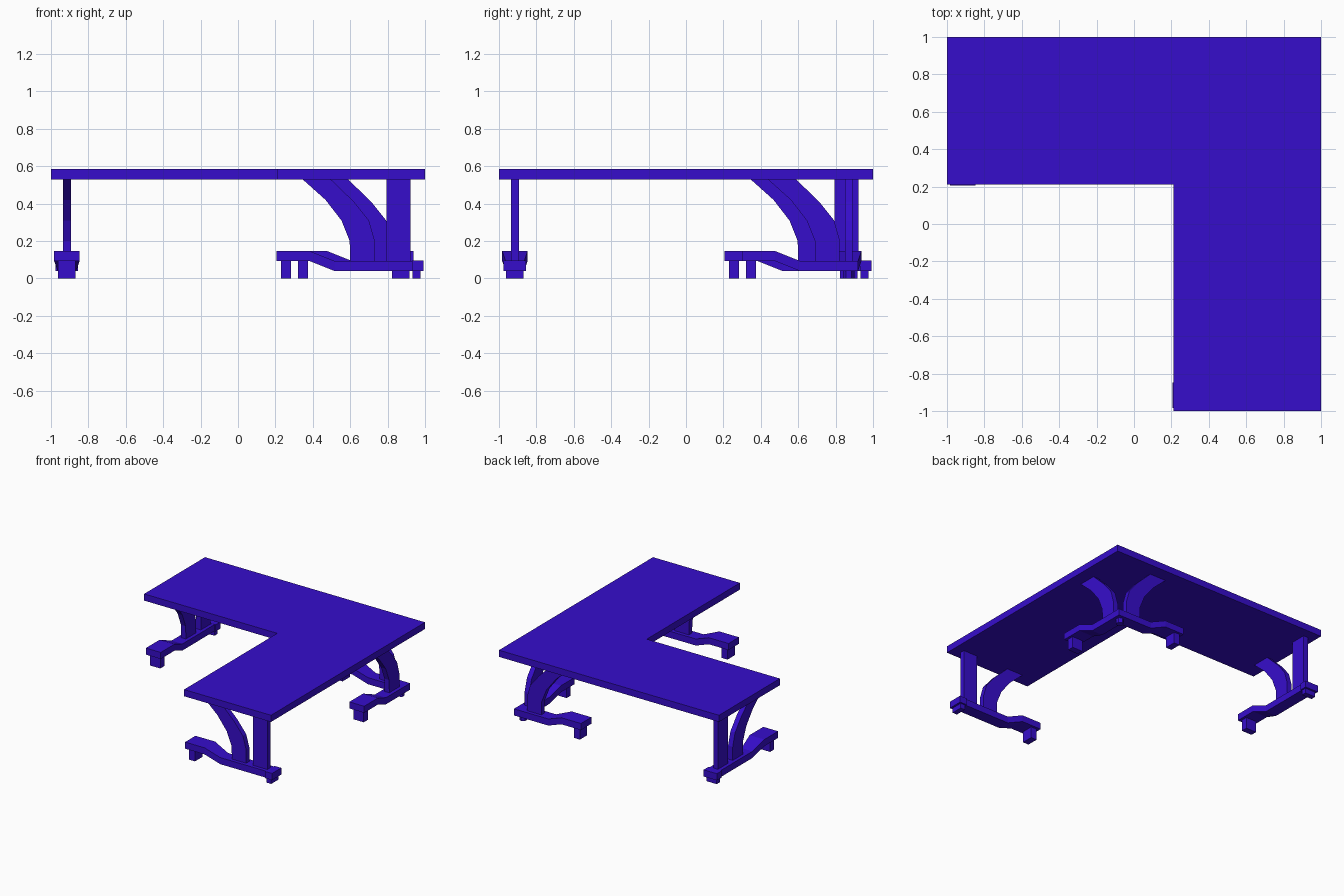
import bpy
import bmesh

cube = bpy.data.objects.get("Cube")
if cube:
    bpy.data.objects.remove(cube, do_unlink=True)

blue = bpy.data.materials.new("deep_blue")
blue.use_nodes = True
COLOUR = (0.037, 0.004, 0.6, 1)
blue.diffuse_color = COLOUR
blue.node_tree.nodes["Principled BSDF"].inputs["Base Color"].default_value = COLOUR


def solid(name, rings):
    """Bridge a series of matching rings and cap both ends."""
    bm = bmesh.new()
    loops = [[bm.verts.new(p) for p in ring] for ring in rings]
    for a, b in zip(loops, loops[1:]):
        for i in range(len(a)):
            j = (i + 1) % len(a)
            bm.faces.new((a[i], a[j], b[j], b[i]))
    bm.faces.new(loops[0])
    bm.faces.new(loops[-1])
    bmesh.ops.recalc_face_normals(bm, faces=bm.faces)
    mesh = bpy.data.meshes.new(name)
    bm.to_mesh(mesh)
    bm.free()
    mesh.materials.append(blue)
    obj = bpy.data.objects.new(name, mesh)
    bpy.context.collection.objects.link(obj)
    return obj


class Leg:
    """Builds parts along x or y, at a fixed position on the other axis."""

    def __init__(self, prefix, along_x, centre, shift=0):
        self.prefix, self.along_x = prefix, along_x
        self.centre, self.shift = centre, shift

    def place(self, u, v, z):
        u, v = u + self.shift, v + self.centre
        return (u, v, z) if self.along_x else (v, u, z)

    def loft(self, part, stations):
        # station: along, bottom, top, width
        rings = [[self.place(u, s * w / 2, z) for s, z in
                  ((-1, lo), (1, lo), (1, hi), (-1, hi))]
                 for u, lo, hi, w in stations]
        solid(f"{self.prefix}_{part}", rings)

    def box(self, part, u0, u1, lo, hi, width):
        self.loft(part, [(u0, lo, hi, width), (u1, lo, hi, width)])

    def foot(self, end):
        self.loft("foot", [(0.207, 0.092, 0.146, 0.135), (0.385, 0.092, 0.146, 0.135),
                           (0.515, 0.04, 0.094, 0.1), (end - self.shift, 0.04, 0.094, 0.1)])
        self.box("toe_pad", 0.23, 0.283, 0, 0.095, 0.095)

    def brace(self):
        # inner edge, outer edge, with their heights
        pairs = [(0.6, 0.09, 0.73, 0.09), (0.597, 0.2, 0.73, 0.205),
                 (0.553, 0.31, 0.7, 0.31), (0.468, 0.42, 0.62, 0.41),
                 (0.343, 0.532, 0.494, 0.532)]
        t = 0.021
        rings = [[self.place(a, -t, za), self.place(a, t, za),
                  self.place(b, t, zb), self.place(b, -t, zb)]
                 for a, za, b, zb in pairs]
        solid(f"{self.prefix}_curved_brace", rings)


# L-shaped top
outline = [(-1, 1), (1, 1), (1, -1), (0.21, -1), (0.21, 0.21), (-1, 0.21)]
solid("table_top", [[(x, y, z) for x, y in outline] for z in (0.53, 0.585)])

# End legs with upright post and heel
for prefix, along_x in (("front_leg", True), ("side_leg", False)):
    leg = Leg(prefix, along_x, -0.915)
    leg.foot(0.94)
    leg.brace()
    leg.box("post", 0.794, 0.922, 0.09, 0.532, 0.042)
    leg.box("heel", 0.93, 0.992, 0.04, 0.095, 0.12)
    leg.box("heel_pad", 0.934, 0.976, 0, 0.042, 0.095)

# Corner leg: two feet meeting at a right angle
for prefix, along_x, end in (("corner_leg_x", True, 0.92), ("corner_leg_y", False, 0.82)):
    leg = Leg(prefix, along_x, 0.87, 0.092)
    leg.foot(end)
    leg.brace()

# Hexagonal pad under the corner
bpy.ops.mesh.primitive_cylinder_add(vertices=6, radius=0.03, depth=0.042,
                                    location=(0.87, 0.87, 0.021))
pad = bpy.context.object
pad.name = "corner_pad"
pad.data.materials.append(blue)
